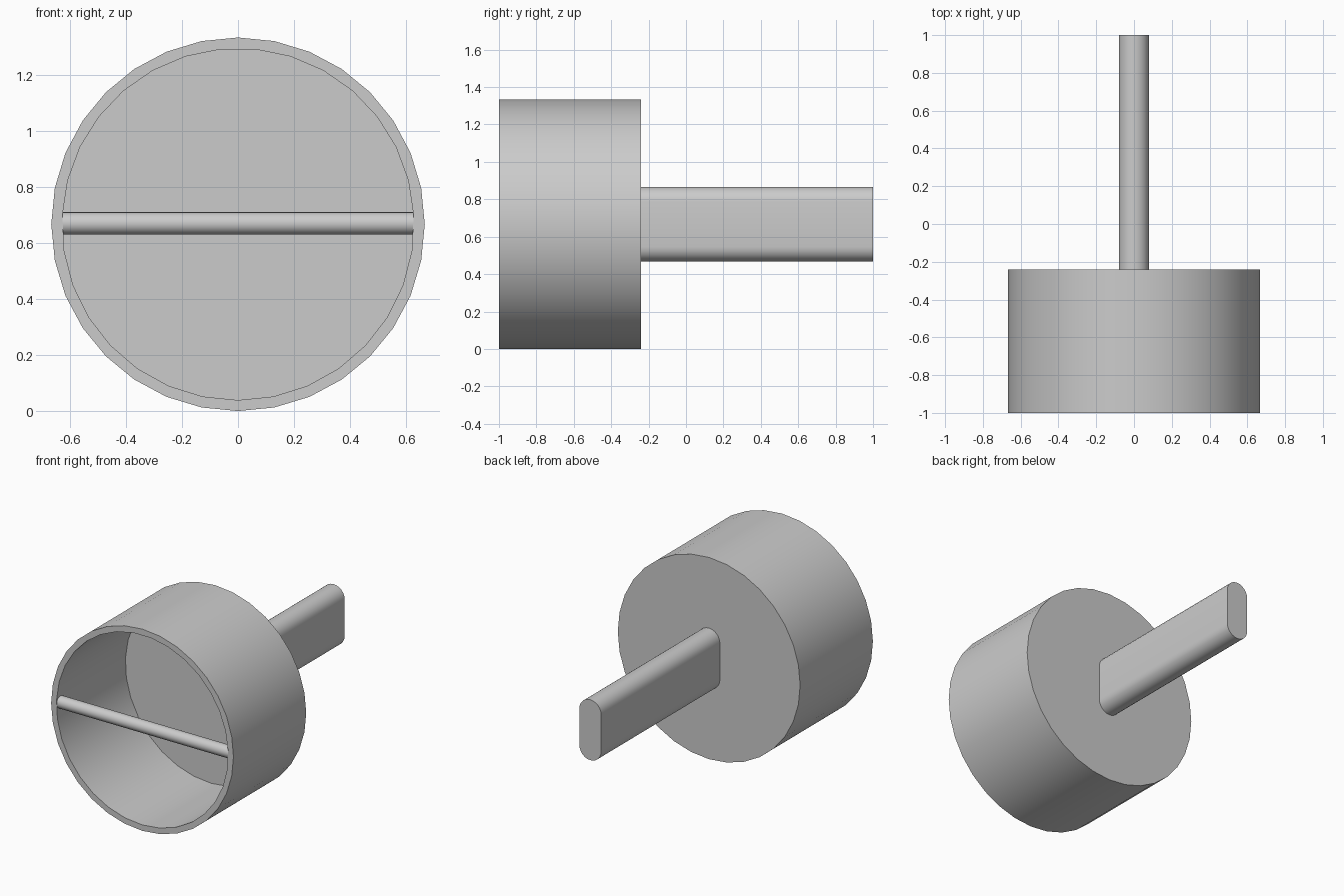
import bpy
import bmesh
from math import sin, cos, pi, radians

if "Cube" in bpy.data.objects:
    bpy.data.objects.remove(bpy.data.objects["Cube"], do_unlink=True)

AXIS_Z = 0.667   # height of the shared centre line
FRONT = -1.0

grey = bpy.data.materials.new("plain grey")
grey.use_nodes = True
colour = (0.6, 0.6, 0.6, 1)
grey.diffuse_color = colour
grey.node_tree.nodes["Principled BSDF"].inputs["Base Color"].default_value = colour


def finish(bm, name):
    bmesh.ops.recalc_face_normals(bm, faces=bm.faces)
    mesh = bpy.data.meshes.new(name)
    bm.to_mesh(mesh)
    bm.free()
    mesh.materials.append(grey)
    obj = bpy.data.objects.new(name, mesh)
    bpy.context.collection.objects.link(obj)
    bpy.ops.object.select_all(action="DESELECT")
    obj.select_set(True)
    bpy.context.view_layer.objects.active = obj
    bpy.ops.object.shade_smooth_by_angle(angle=radians(30))
    return obj


def circle(radius, sides):
    """Points of a circle in x and z with a corner at the bottom."""
    return [(radius * sin(2 * pi * i / sides), AXIS_Z - radius * cos(2 * pi * i / sides))
            for i in range(sides)]


def ring(bm, points, y):
    return [bm.verts.new((x, y, z)) for x, z in points]


def bridge(bm, a, b):
    for i in range(len(a)):
        j = (i + 1) % len(a)
        bm.faces.new((a[i], a[j], b[j], b[i]))


def tube(bm, points, y0, y1):
    """Side wall closed at y1; returns the open ring at y0."""
    a, b = ring(bm, points, y0), ring(bm, points, y1)
    bridge(bm, a, b)
    bm.faces.new(b)
    return a


# Cup: outer shell, inner bore and the flat rim joining them
bm = bmesh.new()
tube(bm, circle(AXIS_Z, 32), FRONT, -0.24)
tube(bm, circle(0.628, 31), FRONT, -0.28)
rim = [e for e in bm.edges if e.is_boundary]
bmesh.ops.triangle_fill(bm, edges=rim, use_beauty=True)
finish(bm, "cup")

# Shaft: slot-shaped bar behind the cup
half_width, half_straight, steps = 0.08, 0.12, 12
slot = []
for start, lift in ((0, half_straight), (pi, -half_straight)):
    for i in range(steps + 1):
        a = start + pi * i / steps
        slot.append((half_width * cos(a), AXIS_Z + lift + half_width * sin(a)))
bm = bmesh.new()
bm.faces.new(tube(bm, slot, -0.24, 1.0))
finish(bm, "shaft")

# Cross bar: thin round rod across the mouth of the cup
rod_radius = 0.04
bpy.ops.mesh.primitive_cylinder_add(vertices=24, radius=rod_radius, depth=1.254,
                                    location=(0, FRONT + rod_radius, AXIS_Z + 0.003),
                                    rotation=(0, pi / 2, 0))
rod = bpy.context.object
rod.name = "cross_bar"
rod.data.materials.append(grey)
bpy.ops.object.shade_smooth_by_angle(angle=radians(30))
